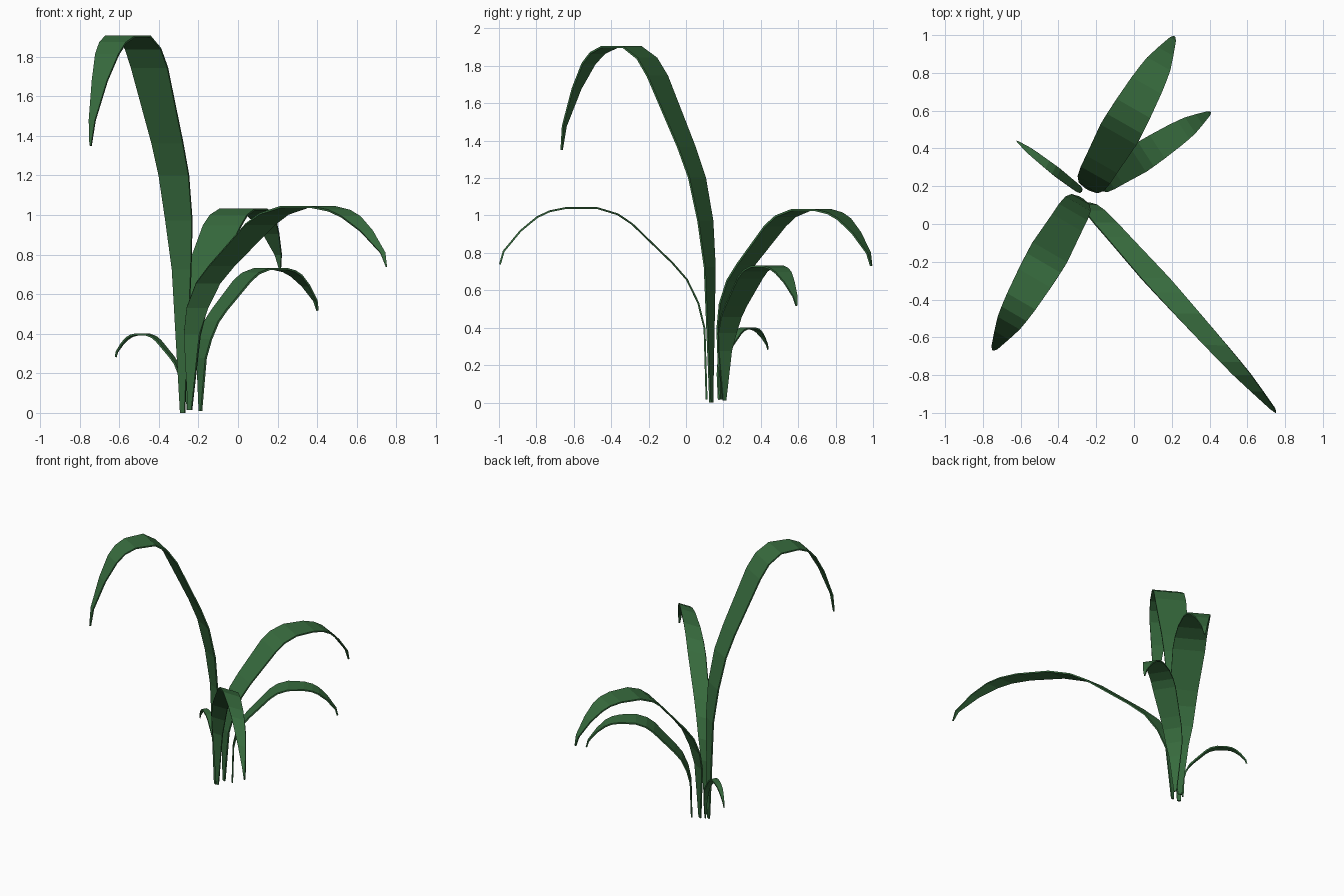
import bpy
from mathutils import Vector

if "Cube" in bpy.data.objects:
    bpy.data.objects.remove(bpy.data.objects["Cube"])

green = bpy.data.materials.new("leaf green")
green.diffuse_color = (0.038, 0.146, 0.047, 1)
green.use_nodes = True
green.node_tree.nodes["Principled BSDF"].inputs["Base Color"].default_value = green.diffuse_color

# Shared arching blade: (reach, height, width) as fractions of each leaf's size
PROFILE = [
    (0.00, 0.00, 0.12), (0.01, 0.38, 0.52), (0.04, 0.51, 0.73), (0.095, 0.63, 0.82),
    (0.165, 0.715, 0.86), (0.36, 0.915, 1.0), (0.43, 0.965, 0.98), (0.53, 0.997, 0.93),
    (0.68, 0.997, 0.82), (0.76, 0.98, 0.73), (0.82, 0.95, 0.64), (0.90, 0.88, 0.42),
    (0.982, 0.775, 0.17), (1.00, 0.708, 0.04),
]


def leaf(name, base, tip, z0, height, width, side=None):
    """One thin strip bending from base to a narrow tip."""
    base, tip = Vector((*base, 0)), Vector((*tip, 0))
    d = (tip - base).normalized()
    s = Vector((*side, 0)).normalized() if side else Vector((d.y, -d.x, 0))
    verts, faces = [], []
    for i, (r, z, w) in enumerate(PROFILE):
        c = base.lerp(tip, r)
        c.z = max(z0, z * height)
        verts += [c - s * w * width / 2, c + s * w * width / 2]
        if i:
            a = 2 * i
            faces.append((a - 2, a - 1, a + 1, a))
    me = bpy.data.meshes.new(name)
    me.from_pydata(verts, [], faces)
    me.materials.append(green)
    me.update()
    ob = bpy.data.objects.new(name, me)
    bpy.context.collection.objects.link(ob)
    # slight blade thickness
    mod = ob.modifiers.new("thickness", 'SOLIDIFY')
    mod.thickness = 0.01
    mod.offset = 0
    return ob


# Five leaves around a common root
leaf("tall_leaf", (-0.28, 0.135), (-0.745, -0.665), 0.0, 1.907, 0.212)
leaf("long_leaf", (-0.245, 0.11), (0.75, -0.995), 0.015, 1.043, 0.15, side=(-1, 0))
leaf("back_leaf", (-0.245, 0.187), (0.212, 0.99), 0.015, 1.032, 0.22)
leaf("right_leaf", (-0.19, 0.205), (0.402, 0.59), 0.01, 0.73, 0.158)
leaf("small_leaf", (-0.28, 0.175), (-0.618, 0.438), 0.015, 0.398, 0.05, side=(0.45, 0.9))
